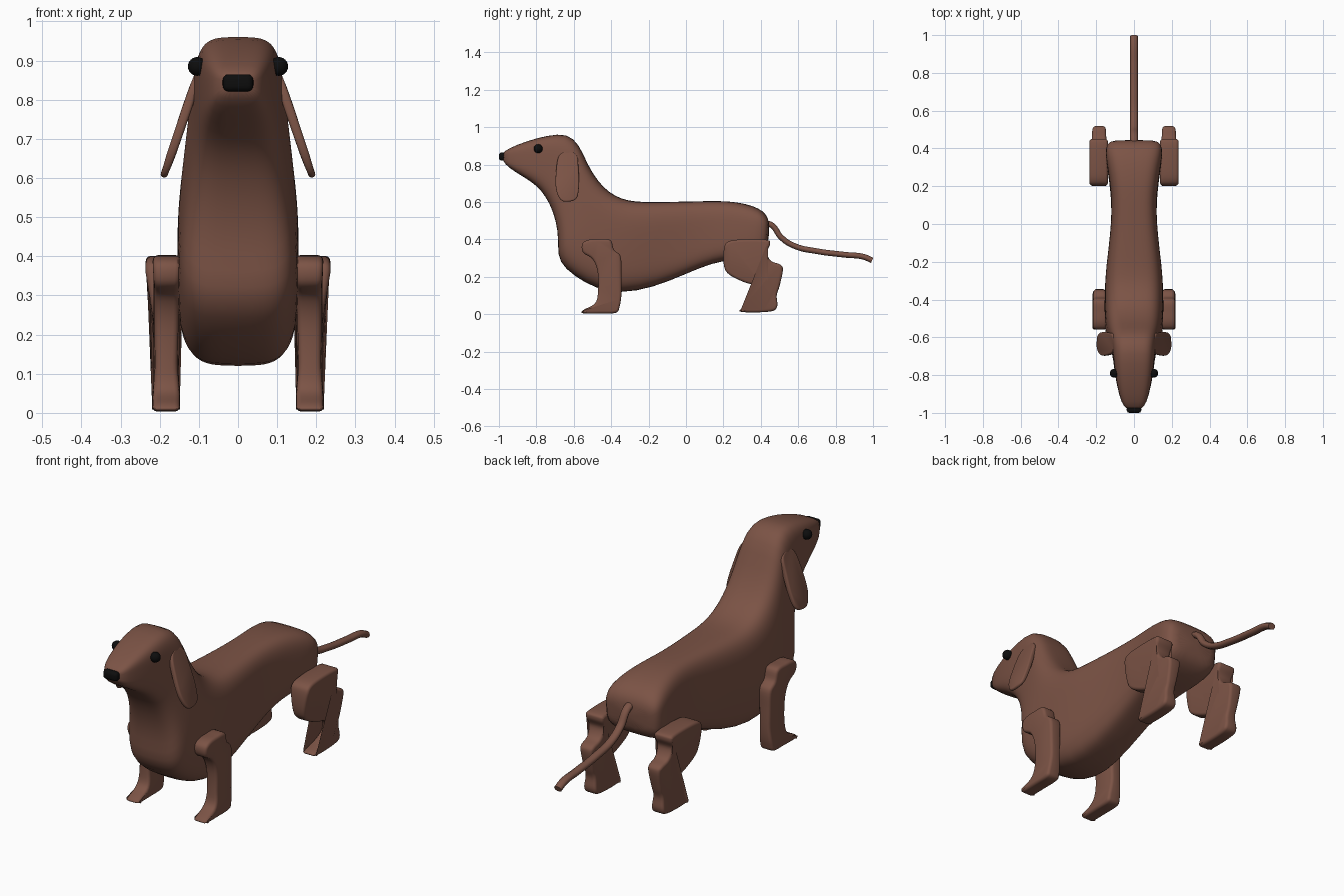
import bpy, bmesh, math
from mathutils import Vector

if "Cube" in bpy.data.objects:
    bpy.data.objects.remove(bpy.data.objects["Cube"])


def material(name, rgb):
    m = bpy.data.materials.new(name)
    m.diffuse_color = (*rgb, 1)
    m.use_nodes = True
    m.node_tree.nodes["Principled BSDF"].inputs["Base Color"].default_value = m.diffuse_color
    return m


BROWN = material("brown coat", (0.2, 0.087, 0.06))
BLACK = material("black", (0.004, 0.004, 0.004))


def loft(name, rings, mat, mirror=False, subsurf=0):
    """Skin closed rings of points, cap both ends."""
    bm = bmesh.new()
    rows = [[bm.verts.new(p) for p in r] for r in rings]
    n = len(rows[0])
    for a, b in zip(rows, rows[1:]):
        for i in range(n):
            j = (i + 1) % n
            bm.faces.new((a[i], a[j], b[j], b[i]))
    bm.faces.new(rows[0])
    bm.faces.new(rows[-1])
    bmesh.ops.recalc_face_normals(bm, faces=bm.faces)
    for f in bm.faces:
        f.smooth = True
    me = bpy.data.meshes.new(name)
    bm.to_mesh(me)
    bm.free()
    me.materials.append(mat)
    ob = bpy.data.objects.new(name, me)
    bpy.context.collection.objects.link(ob)
    if subsurf:
        s = ob.modifiers.new("smooth", 'SUBSURF')
        s.levels = s.render_levels = subsurf
    if mirror:
        ob.modifiers.new("mirror", 'MIRROR').use_mirror_merge = False
    return ob


def spline(pts, steps=5):
    """Closed Catmull-Rom curve through 2D points."""
    out, n = [], len(pts)
    P = [Vector(p) for p in pts]
    for i in range(n):
        a, b, c, d = (P[(i + k) % n] for k in (-1, 0, 1, 2))
        for s in range(steps):
            t = s / steps
            out.append(0.5 * (2 * b + (c - a) * t + (2 * a - 5 * b + 4 * c - d) * t * t
                              + (3 * b - a - 3 * c + d) * t ** 3))
    return out


def lookup(table, z):
    """Inner and outer x at height z, table sorted by rising z."""
    if z <= table[0][0]:
        return table[0][1:]
    for (z0, a0, b0), (z1, a1, b1) in zip(table, table[1:]):
        if z <= z1:
            t = (z - z0) / (z1 - z0)
            return a0 + (a1 - a0) * t, b0 + (b1 - b0) * t
    return table[-1][1:]


def slab(name, profile, table, r):
    """Side profile (y, z) given thickness in x, with rounded rims."""
    pts = spline(profile)
    n = len(pts)
    area = sum(pts[i - 1].x * pts[i].y - pts[i].x * pts[i - 1].y for i in range(n))
    sign = 1 if area > 0 else -1
    inward = []
    for i in range(n):
        d = (pts[(i + 1) % n] - pts[i - 1]).normalized()
        inward.append(Vector((-d.y, d.x)) * sign)
    rings = []
    for side in (0, 1):
        angles = [0, 30, 60, 90] if side == 0 else [90, 60, 30, 0]
        for deg in angles:
            a = math.radians(deg)
            ring = []
            for p, d in zip(pts, inward):
                q = p + d * r * (1 - math.sin(a))
                x0, x1 = lookup(table, p.y)
                h = r * (1 - math.cos(a))
                ring.append((x0 + h if side == 0 else x1 - h, q.x, q.y))
            rings.append(ring)
    return loft(name, rings, BROWN, mirror=True)


# Body, neck and head: top y, top z, bottom y, bottom z, half width
SECTIONS = [
    (-.985, .86, -.98, .82, .040), (-.95, .887, -.95, .783, .066),
    (-.85, .927, -.87, .735, .090), (-.74, .957, -.80, .69, .104),
    (-.635, .968, -.75, .63, .112), (-.57, .91, -.71, .55, .122),
    (-.527, .80, -.685, .45, .135), (-.47, .71, -.684, .36, .146),
    (-.41, .65, -.682, .28, .153), (-.34, .615, -.60, .203, .156),
    (-.27, .602, -.48, .135, .156), (-.18, .60, -.35, .110, .150),
    (0, .603, -.18, .14, .127), (.12, .606, 0, .215, .118),
    (.22, .606, .14, .275, .124), (.32, .592, .25, .29, .140),
    (.39, .567, .35, .308, .152), (.43, .535, .415, .338, .146),
    (.447, .49, .443, .38, .115)]
rings = []
for ty, tz, by, bz, w in SECTIONS:
    ring = []
    for k in range(28):
        a = 2 * math.pi * (k + .5) / 28
        c, s = math.cos(a), math.sin(a)
        u = math.copysign(abs(c) ** .52, c)
        v = (math.copysign(abs(s) ** .52, s) + 1) / 2
        ring.append((w * u, by + (ty - by) * v, bz + (tz - bz) * v))
    rings.append(ring)
loft("body_and_head", rings, BROWN, subsurf=1)

# Front legs
slab("front_legs", [
    (-.555, .375), (-.525, .397), (-.47, .402), (-.405, .397), (-.385, .345), (-.35, .31),
    (-.345, .22), (-.345, .11), (-.355, .04), (-.375, .008), (-.46, .004), (-.55, .005),
    (-.55, .022), (-.485, .06), (-.47, .13), (-.473, .23), (-.50, .295), (-.55, .33)],
    [(0, .148, .220), (.05, .148, .218), (.12, .155, .212), (.3, .150, .214), (.4, .145, .218)], .014)

# Hind legs
slab("hind_legs", [
    (.225, .388), (.30, .400), (.43, .398), (.45, .375), (.432, .33), (.455, .285), (.505, .265),
    (.518, .235), (.50, .15), (.485, .10), (.488, .045), (.465, .018), (.38, .010), (.295, .013),
    (.295, .028), (.37, .05), (.42, .08), (.42, .12), (.385, .15), (.31, .172), (.23, .213),
    (.203, .26), (.203, .35)],
    [(0, .148, .220), (.05, .150, .218), (.12, .158, .210), (.25, .150, .218), (.36, .138, .236)], .014)

# Hanging ears
slab("ears", [
    (-.635, .872), (-.68, .845), (-.695, .76), (-.695, .67), (-.67, .612), (-.63, .602),
    (-.585, .62), (-.572, .69), (-.575, .78), (-.585, .85)],
    [(.60, .180, .198), (.66, .158, .182), (.78, .117, .143), (.87, .090, .112)], .008)

# Tail
cu = bpy.data.curves.new("tail", 'CURVE')
cu.dimensions = '3D'
cu.bevel_depth = .016
cu.bevel_resolution = 3
cu.use_fill_caps = True
path = [(.42, .49), (.46, .475), (.51, .41), (.58, .365), (.70, .337), (.85, .318), (.95, .307), (.995, .288)]
sp = cu.splines.new('BEZIER')
sp.bezier_points.add(len(path) - 1)
for b, (y, z) in zip(sp.bezier_points, path):
    b.co = (0, y, z)
    b.handle_left_type = b.handle_right_type = 'AUTO'
cu.materials.append(BROWN)
tail = bpy.data.objects.new("tail", cu)
tail.scale.x = 1.25
bpy.context.collection.objects.link(tail)

# Eyes
for side, x in (("right", -.104), ("left", .104)):
    bpy.ops.mesh.primitive_uv_sphere_add(segments=20, ring_count=12, radius=.024, location=(x, -.79, .885))
    eye = bpy.context.object
    eye.name = side + "_eye"
    eye.data.materials.append(BLACK)
    bpy.ops.object.shade_smooth()

# Nose
bpy.ops.mesh.primitive_cube_add(size=1, location=(0, -.982, .843))
nose = bpy.context.object
nose.name = "nose"
nose.scale = (.078, .036, .044)
bpy.ops.object.transform_apply(location=False, rotation=False, scale=True)
nose.data.materials.append(BLACK)
bev = nose.modifiers.new("round", 'BEVEL')
bev.width = .015
bev.segments = 4
bpy.ops.object.shade_smooth()
